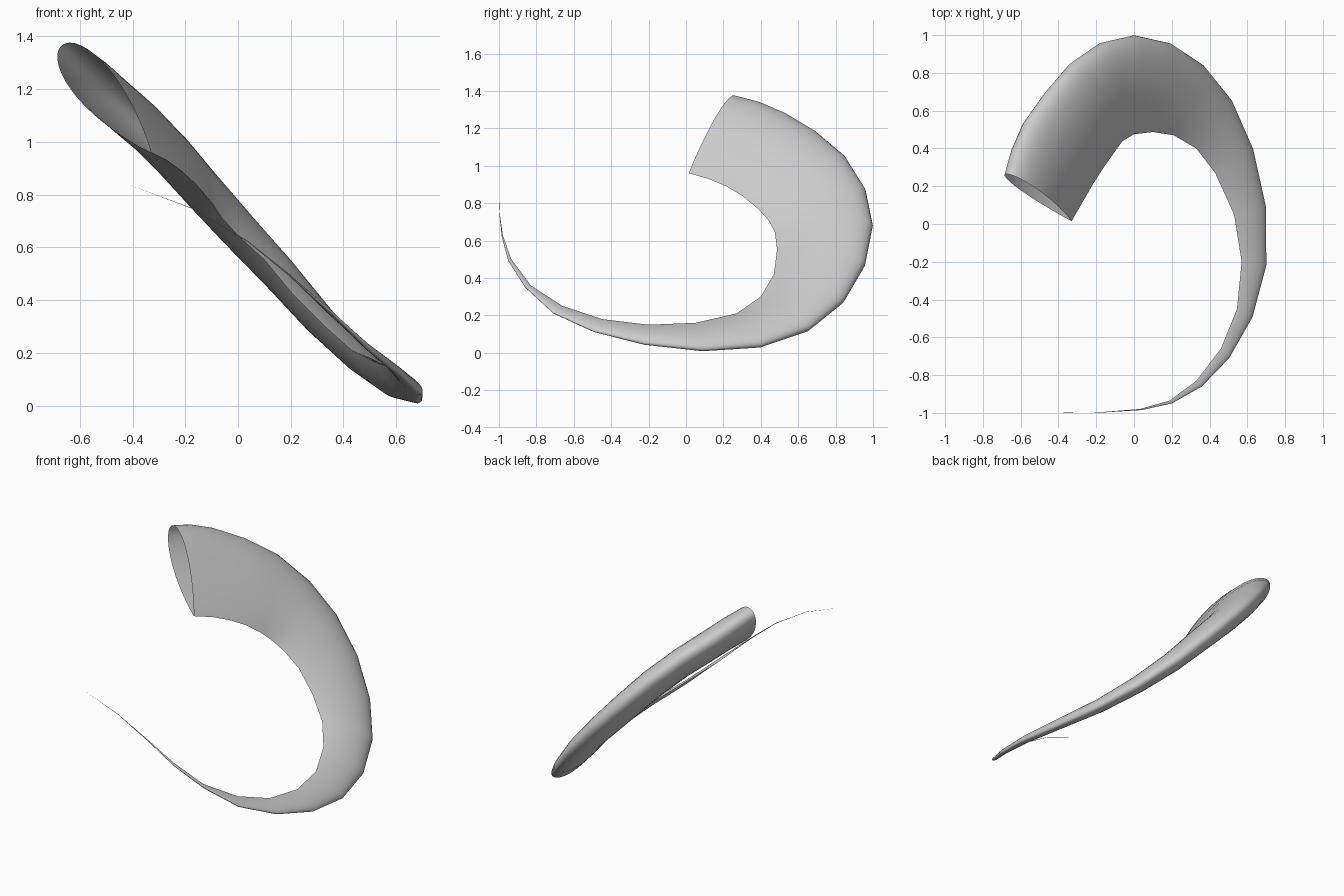
import bpy, bmesh
from math import sin, cos, pi, radians
from mathutils import Vector

if "Cube" in bpy.data.objects:
    bpy.data.objects.remove(bpy.data.objects["Cube"])

# Outer and inner edge of the curved horn, from the open mouth to the tip
outer = [(-.67, .265, 1.365), (-.635, .395, 1.33), (-.575, .535, 1.27), (-.462, .695, 1.175),
         (-.33, .85, 1.045), (-.17, .96, .87), (0, .999, .68), (.185, .958, .472),
         (.36, .843, .275), (.51, .658, .125), (.625, .40, .036), (.695, .09, .014),
         (.698, -.22, .047), (.626, -.493, .114), (.503, -.71, .212), (.359, -.86, .351),
         (.2, -.95, .49), (.04, -.985, .62), (-.17, -.998, .745)]
inner = [(-.33, .015, .96), (-.27, .12, .93), (-.215, .215, .89), (-.16, .30, .84),
         (-.10, .385, .77), (-.06, .44, .71), (0, .475, .645), (.10, .487, .553),
         (.21, .47, .42), (.33, .40, .30), (.43, .27, .21), (.53, .05, .16),
         (.57, -.20, .15), (.545, -.45, .18), (.46, -.66, .25), (.33, -.83, .36),
         (.188, -.935, .502), (.033, -.979, .627), (-.172, -.996, .748)]
tip_point = (-.42, -1, .84)
outer = [Vector(p) for p in outer]
inner = [Vector(p) for p in inner]
centres = [(a + b) / 2 for a, b in zip(outer, inner)] + [Vector(tip_point)]

SEGMENTS = 40
THICKNESS = .14      # half thickness relative to ring width


def teardrop(i):
    """Section with a sharp inner edge and a round outer edge."""
    a = 2 * pi * i / SEGMENTS
    return (1 - cos(a)) / 2, sin(a) * abs(sin(a / 2)) ** .9 / .79


bm = bmesh.new()
rings = []
for k, (o, n) in enumerate(zip(outer, inner)):
    width = o - n
    tangent = centres[k + 1] - centres[max(k - 1, 0)]
    side = width.cross(tangent).normalized() * width.length * THICKNESS
    ring = []
    for i in range(SEGMENTS):
        u, v = teardrop(i)
        ring.append(bm.verts.new(n + width * u + side * v))
    rings.append(ring)

# Skin between the rings, mouth left open
for r, s in zip(rings, rings[1:]):
    for i in range(SEGMENTS):
        j = (i + 1) % SEGMENTS
        bm.faces.new((r[i], r[j], s[j], s[i]))

# Pointed tip
tip = bm.verts.new(tip_point)
for i in range(SEGMENTS):
    bm.faces.new((rings[-1][i], rings[-1][(i + 1) % SEGMENTS], tip))

bmesh.ops.recalc_face_normals(bm, faces=bm.faces)
mesh = bpy.data.meshes.new("curved_horn")
bm.to_mesh(mesh)
bm.free()
horn = bpy.data.objects.new("curved_horn", mesh)
bpy.context.collection.objects.link(horn)
bpy.context.view_layer.objects.active = horn
horn.select_set(True)
bpy.ops.object.shade_smooth_by_angle(angle=radians(60))
